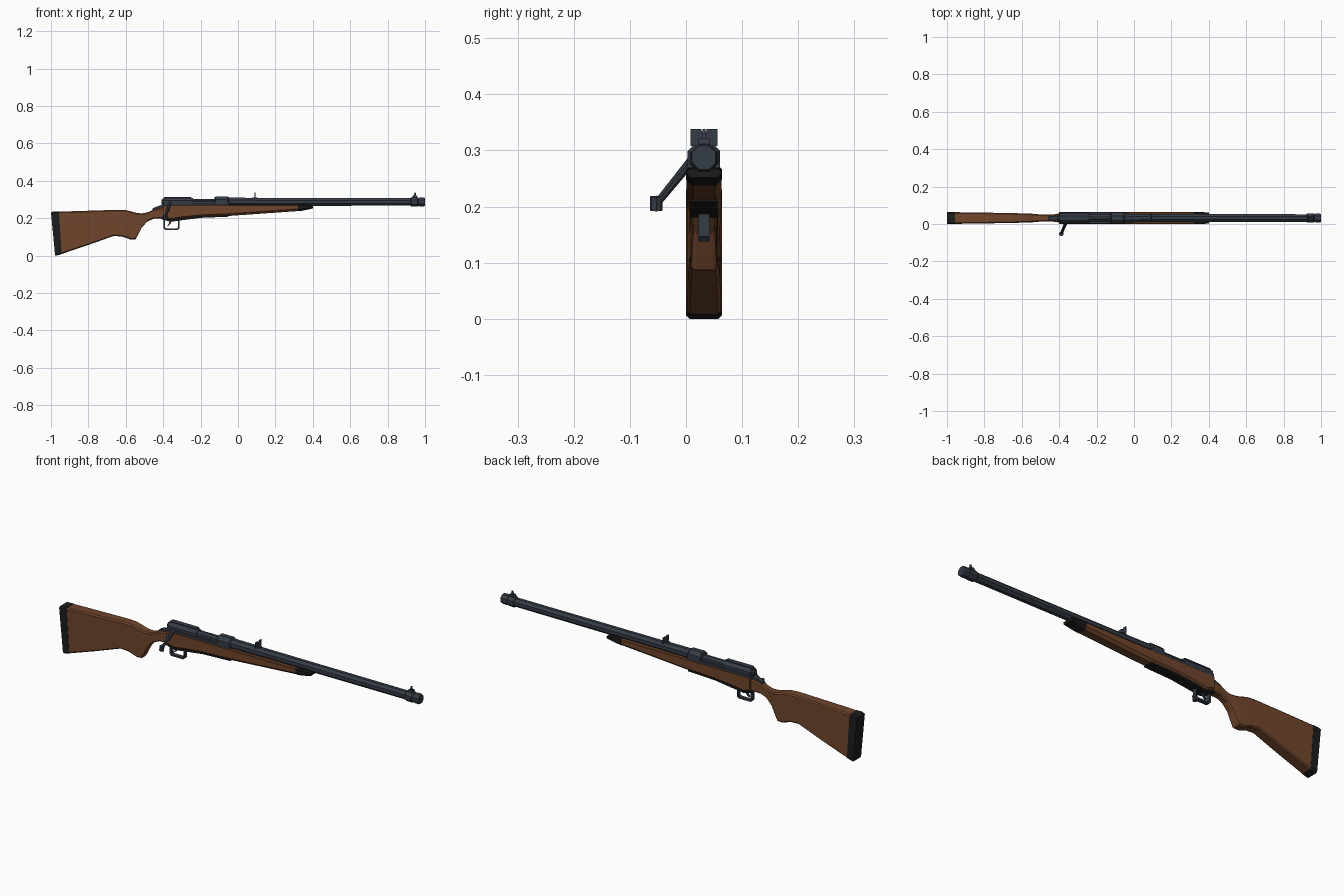
import bpy, bmesh, math
from mathutils import Vector

if "Cube" in bpy.data.objects:
    bpy.data.objects.remove(bpy.data.objects["Cube"])

YC, ZC = 0.032, 0.287          # centre plane and bore height


def material(name, rgb):
    m = bpy.data.materials.new(name)
    m.diffuse_color = (*rgb, 1)
    m.use_nodes = True
    m.node_tree.nodes["Principled BSDF"].inputs["Base Color"].default_value = m.diffuse_color
    return m


WOOD = material("walnut", (0.16, 0.06, 0.025))
STEEL = material("blued_steel", (0.035, 0.045, 0.06))
BLACK = material("black", (0.012, 0.012, 0.012))


def finish(name, bm, mat):
    bmesh.ops.recalc_face_normals(bm, faces=bm.faces)
    me = bpy.data.meshes.new(name)
    bm.to_mesh(me)
    bm.free()
    me.materials.append(mat)
    ob = bpy.data.objects.new(name, me)
    bpy.context.collection.objects.link(ob)
    return ob


def skin(name, rings, mat):
    """Join equal-sized rings of points into a capped solid."""
    bm = bmesh.new()
    rows = [[bm.verts.new(p) for p in r] for r in rings]
    n = len(rows[0])
    for a, b in zip(rows, rows[1:]):
        for i in range(n):
            j = (i + 1) % n
            bm.faces.new((a[i], a[j], b[j], b[i]))
    bm.faces.new(rows[0][::-1])
    bm.faces.new(rows[-1])
    return finish(name, bm, mat)


def loft(name, stations, mat, ct=0.006, cb=0.006):
    """Stations: top x, top z, bottom x, bottom z, half width; chamfered box section."""
    rings = []
    for xt, zt, xb, zb, w in stations:
        h = zt - zb
        t, b = min(ct, h * .4), min(cb, h * .4)
        half = [(w - b, zb), (w, zb + b), (w, zt - t), (w - t, zt)]
        sec = half + [(-y, z) for y, z in half[::-1]]
        rings.append([(xb + (xt - xb) * (z - zb) / h, YC + y, z) for y, z in sec])
    return skin(name, rings, mat)


def turned(name, profile, mat, zc=ZC, sides=8):
    """Faceted round along x from (x, flat radius) pairs."""
    k = 1 / math.cos(math.pi / sides)
    ang = [2 * math.pi * (i + .5) / sides for i in range(sides)]
    return skin(name, [[(x, YC + r * k * math.cos(a), zc + r * k * math.sin(a)) for a in ang]
                       for x, r in profile], mat)


def rod(name, p, q, r1, r2, mat, sides=8):
    p, q = Vector(p), Vector(q)
    rot = (q - p).to_track_quat('Z', 'Y')
    ang = [2 * math.pi * i / sides for i in range(sides)]
    return skin(name, [[c + rot @ Vector((r * math.cos(a), r * math.sin(a), 0)) for a in ang]
                       for c, r in ((p, r1), (q, r2))], mat)


def plate(name, pts, w, mat):
    """Extrude an x-z outline symmetrically across the centre plane."""
    return skin(name, [[(x, YC + s * w, z) for x, z in pts] for s in (-1, 1)], mat)


def box(name, x0, x1, z0, z1, w, mat):
    return plate(name, [(x0, z0), (x1, z0), (x1, z1), (x0, z1)], w, mat)


# Stock: butt, grip and wrist
loft("butt_stock", [
    (-.96, .235, -.945, .008, .031), (-.80, .240, -.80, .057, .029),
    (-.64, .245, -.665, .105, .026), (-.60, .243, -.62, .102, .025),
    (-.57, .236, -.575, .086, .024), (-.545, .229, -.548, .087, .023),
    (-.52, .226, -.535, .110, .021), (-.50, .227, -.515, .150, .019),
    (-.475, .235, -.485, .182, .018), (-.45, .248, -.45, .197, .019),
    (-.39, .260, -.39, .200, .022)], WOOD)
loft("butt_pad", [(-1.0, .231, -.978, .002, .0315), (-.992, .235, -.972, 0, .032),
                  (-.958, .236, -.943, .008, .032)], BLACK)

# Fore-end and its dark tip
loft("fore_end", [
    (-.40, .268, -.40, .198, .031), (-.36, .270, -.36, .187, .0315),
    (-.30, .270, -.30, .196, .0315), (-.20, .270, -.20, .206, .0315),
    (-.05, .270, -.05, .212, .0315), (.32, .270, .32, .238, .0315)], WOOD, .003, .012)
loft("fore_end_tip", [(.32, .270, .32, .238, .032), (.345, .270, .345, .240, .032),
                      (.40, .267, .40, .252, .030)], BLACK, .003, .010)

# Barrel and muzzle
turned("barrel", [(-.06, .023), (.09, .022), (.11, .021), (.975, .020)], STEEL)
turned("muzzle", [(.965, .021), (.972, .0235), (.994, .0235), (1.0, .021)], STEEL)

# Receiver: rear bridge, open port, front ring
turned("receiver_bridge", [(-.40, .022), (-.395, .026), (-.25, .026), (-.24, .023)], STEEL, .284)
turned("receiver_port", [(-.25, .019), (-.11, .019)], STEEL, .281)
turned("receiver_ring", [(-.125, .025), (-.12, .029), (-.055, .029), (-.048, .024)], STEEL)
box("receiver_bed", -.40, -.05, .250, .280, .029, STEEL)
box("bridge_rail", -.395, -.25, .300, .313, .012, STEEL)
plate("rear_tang", [(-.46, .246), (-.39, .255), (-.39, .285), (-.40, .275), (-.455, .254)], .010, STEEL)

# Bolt with handle and knob
turned("bolt_body", [(-.41, .012), (-.40, .015), (-.10, .015)], STEEL, .288)
rod("bolt_handle", (-.362, .012, .284), (-.388, -.050, .208), .009, .007, STEEL)
rod("bolt_knob", (-.387, -.053, .218), (-.390, -.053, .193), .0115, .0115, STEEL)

# Floor plate, trigger guard and trigger
plate("floor_plate", [(-.41, .194), (-.36, .181), (-.30, .189), (-.20, .202), (-.05, .208),
                      (-.05, .214), (-.20, .210), (-.30, .200), (-.36, .192), (-.41, .202)], .024, BLACK)
outer = [(-.398, .192), (-.398, .147), (-.390, .138), (-.322, .138), (-.313, .147), (-.313, .190)]
inner = [(-.390, .192), (-.390, .150), (-.386, .146), (-.326, .146), (-.321, .150), (-.321, .190)]
for i in range(5):
    plate("trigger_guard_%d" % (i + 1), [outer[i], outer[i + 1], inner[i + 1], inner[i]], .010, STEEL)
plate("trigger", [(-.365, .190), (-.352, .190), (-.360, .172), (-.368, .162), (-.378, .156),
                  (-.378, .160), (-.370, .172)], .005, STEEL)

# Rear sight: base and notched leaf
box("rear_sight_base", .075, .105, .300, .312, .010, STEEL)
notch = [(-.024, .308), (.024, .308), (.024, .338), (.005, .338), (0, .326), (-.005, .338), (-.024, .338)]
skin("rear_sight_leaf", [[(x, YC + y, z) for y, z in notch] for x in (.089, .093)], STEEL)

# Front sight: band, ramp and post
turned("front_sight_band", [(.923, .021), (.928, .0245), (.960, .0245), (.965, .021)], STEEL)
plate("front_sight_ramp", [(.928, .306), (.960, .306), (.957, .322), (.936, .322)], .010, STEEL)
plate("front_sight_post", [(.938, .320), (.953, .320), (.950, .338), (.945, .338)], .003, STEEL)
